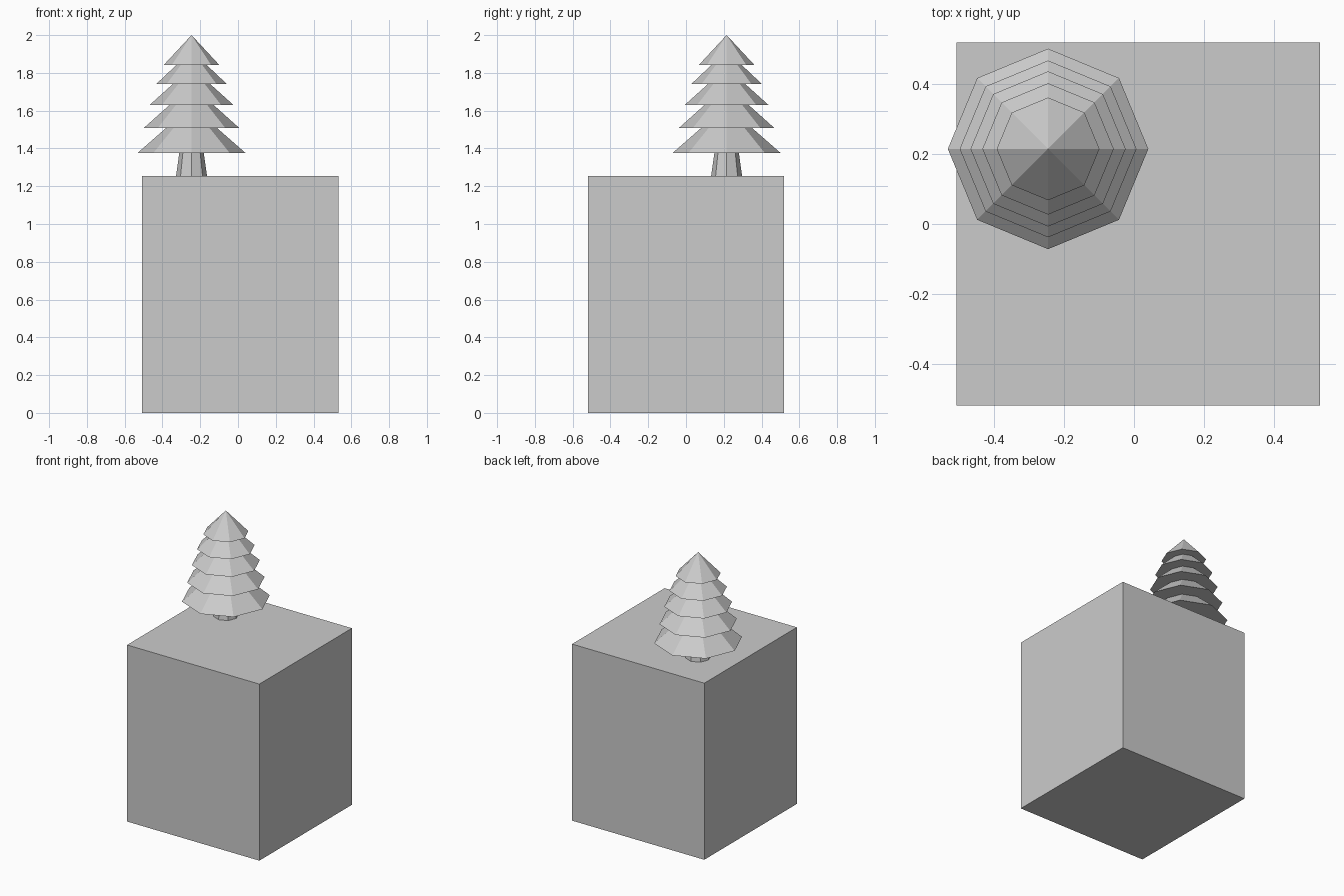
import bpy
import bmesh
import math

cube = bpy.data.objects.get("Cube")
if cube:
    bpy.data.objects.remove(cube, do_unlink=True)

# One plain grey for everything
grey = bpy.data.materials.new("light_grey")
grey.use_nodes = True
colour = (0.6, 0.6, 0.6, 1)
grey.diffuse_color = colour
grey.node_tree.nodes["Principled BSDF"].inputs["Base Color"].default_value = colour

SIDES = 8
TREE_X, TREE_Y = -0.246, 0.215


def add_object(name, bm):
    bmesh.ops.recalc_face_normals(bm, faces=bm.faces)
    mesh = bpy.data.meshes.new(name)
    bm.to_mesh(mesh)
    bm.free()
    mesh.materials.append(grey)
    obj = bpy.data.objects.new(name, mesh)
    bpy.context.collection.objects.link(obj)
    return obj


def lathe(name, profile):
    """Closed faceted solid from (radius, height) rings; radius 0 is a tip."""
    bm = bmesh.new()
    rings = []
    for r, z in profile:
        if r == 0:
            rings.append([bm.verts.new((0, 0, z))] * SIDES)
        else:
            rings.append([bm.verts.new((r * math.cos(a), r * math.sin(a), z))
                          for a in (math.tau * i / SIDES for i in range(SIDES))])
    for low, high in zip(rings, rings[1:]):
        for i in range(SIDES):
            j = (i + 1) % SIDES
            corners = [low[i], low[j], high[j], high[i]]
            bm.faces.new(list(dict.fromkeys(corners)))
    for ring in (rings[0], rings[-1]):
        if ring[0] is not ring[1]:
            bm.faces.new(ring)
    obj = add_object(name, bm)
    obj.location = (TREE_X, TREE_Y, 0)
    return obj


# Tall square block
bm = bmesh.new()
bmesh.ops.create_cube(bm, size=1)
bmesh.ops.scale(bm, vec=(1.04, 1.04, 1.255), verts=bm.verts)
block = add_object("block", bm)
block.location = (0.012, 0, 1.255 / 2)

# Tapered trunk
lathe("trunk", [(0.082, 1.255), (0.065, 1.375)])

# Stacked skirts of foliage: each slopes in, then steps out to the next
skirts = [(0.287, 1.375, 0.135), (0.253, 1.508, 0.117), (0.222, 1.63, 0.1),
          (0.188, 1.74, 0.08), (0.147, 1.842, 0)]
heights = [s[1] for s in skirts[1:]] + [2.0]
profile = []
for (outer, base, inner), top in zip(skirts, heights):
    profile += [(outer, base), (inner, top)]
lathe("foliage", profile)
